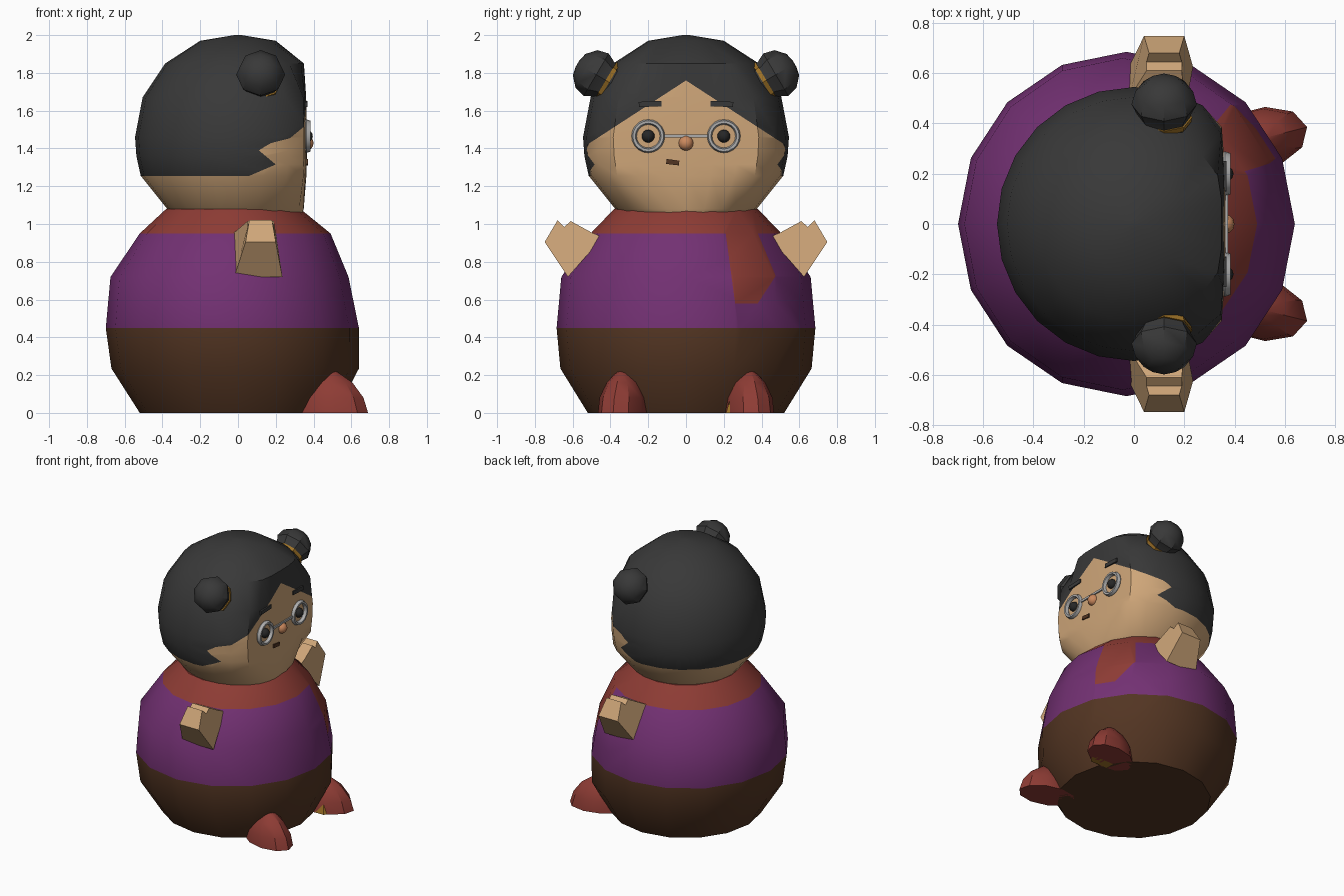
import bpy, bmesh, math
from mathutils import Vector, Matrix

if "Cube" in bpy.data.objects:
    bpy.data.objects.remove(bpy.data.objects["Cube"])


def mat(name, r, g, b):
    m = bpy.data.materials.new(name)
    m.diffuse_color = (r, g, b, 1)
    m.use_nodes = True
    m.node_tree.nodes["Principled BSDF"].inputs["Base Color"].default_value = m.diffuse_color
    return m


SKIN = mat("skin", .62, .38, .19)
HAIR = mat("hair_black", .04, .04, .04)
PURPLE = mat("purple", .17, .03, .17)
RED = mat("red", .27, .045, .035)
BROWN = mat("brown", .085, .035, .016)
GOLD = mat("gold", .35, .17, .02)
GREY = mat("frame_grey", .42, .42, .42)
ORANGE = mat("nose_orange", .6, .25, .11)
BLACK = mat("eye_black", .02, .02, .02)


def finish(name, bm, mats, smooth=0):
    bmesh.ops.recalc_face_normals(bm, faces=bm.faces[:])
    me = bpy.data.meshes.new(name)
    bm.to_mesh(me)
    bm.free()
    ob = bpy.data.objects.new(name, me)
    bpy.context.collection.objects.link(ob)
    for m in mats:
        me.materials.append(m)
    if smooth:
        bpy.ops.object.select_all(action='DESELECT')
        ob.select_set(True)
        bpy.context.view_layer.objects.active = ob
        bpy.ops.object.shade_smooth_by_angle(angle=math.radians(smooth))
    return ob


def loft(rings, n):
    """Stack of ellipses (z, centre x, x radius, y radius), capped."""
    bm = bmesh.new()
    loops = []
    for z, cx, rx, ry in rings:
        loops.append([bm.verts.new((cx + rx * math.cos(2 * math.pi * i / n),
                                    ry * math.sin(2 * math.pi * i / n), z)) for i in range(n)])
    for a, b in zip(loops, loops[1:]):
        for i in range(n):
            bm.faces.new((a[i], a[i - 1], b[i - 1], b[i]))
    bm.faces.new(loops[0])
    bm.faces.new(loops[-1])
    return bm


def prism(name, pts, m):
    """Solid from (y, z, x low, x high) outline points."""
    bm = bmesh.new()
    lo = [bm.verts.new((a, y, z)) for y, z, a, b in pts]
    hi = [bm.verts.new((b, y, z)) for y, z, a, b in pts]
    bm.faces.new(lo)
    bm.faces.new(hi)
    for i in range(len(pts)):
        bm.faces.new((lo[i - 1], lo[i], hi[i], hi[i - 1]))
    return finish(name, bm, [m])


def cut(bm, co, no, keep):
    """Score a straight line across the faces chosen by keep()."""
    fs = [f for f in bm.faces if keep(f.calc_center_median())]
    geom = set(fs)
    for f in fs:
        geom.update(f.verts)
        geom.update(f.edges)
    bmesh.ops.bisect_plane(bm, geom=list(geom), dist=1e-5, plane_co=co, plane_no=no)


# body: trousers, jacket, collar and scarf tail coloured on one shell
bm = loft([(0, 0, .52, .52), (.235, -.015, .655, .665), (.45, -.03, .67, .685),
           (.72, -.045, .63, .66), (.95, -.015, .505, .505), (1.08, -.025, .355, .38)], 16)
tail = [(.21, .951), (.26, .58), (.38, .58), (.475, .725), (.38, .951)]
sides = list(zip(tail, tail[1:]))
for (y0, z0), (y1, z1) in sides:
    cut(bm, (0, y0, z0), (0, z1 - z0, y0 - y1),
        lambda c: c.x > .1 and c.y > 0 and .44 < c.z < .95)
for f in bm.faces:
    c = f.calc_center_median()
    on_tail = c.x > .1 and all((y1 - y0) * (c.z - z0) - (z1 - z0) * (c.y - y0) > 0
                               for (y0, z0), (y1, z1) in sides)
    f.material_index = 0 if c.z < .45 else 2 if c.z > .95 or on_tail else 1
finish("body", bm, [BROWN, PURPLE, RED], 30)

# head: round, flattened at the face, hairline scored into the surface
bm = loft([(1.05, 0, .34, .34), (1.08, 0, .375, .375), (1.255, 0, .515, .515),
           (1.36, 0, .538, .538), (1.46, 0, .545, .545), (1.67, 0, .505, .505),
           (1.85, 0, .385, .385), (1.97, 0, .2, .2), (2.0, 0, .02, .02)], 24)
for v in bm.verts:
    if v.co.x > .345:
        v.co.x = .345 + (v.co.x - .345) * .1
front = lambda c: c.x > 0 and c.z > 1.25
for s in (1, -1):
    cut(bm, (0, 0, 1.76), (0, .65 * s, 1), lambda c: front(c) and c.y * s > 0)
for z in (1.315, 1.39):
    cut(bm, (0, 0, z), (0, 0, 1), front)
cut(bm, (.06, 0, 1.255), (1, 0, -2.33), lambda c: front(c) and c.z < 1.315)
cut(bm, (.2, 0, 1.315), (1, 0, 1.2), lambda c: front(c) and 1.315 < c.z < 1.39)
cut(bm, (.11, 0, 1.39), (-.6, 0, 1), lambda c: front(c) and c.z > 1.39)
for f in bm.faces:
    c = f.calc_center_median()
    if c.z < 1.255:
        face = True
    elif c.z < 1.315:
        face = c.x > .06 + (c.z - 1.255) * 2.33
    elif c.z < 1.39:
        face = c.x > .2 - (c.z - 1.315) * 1.2
    else:
        face = c.z < 1.39 + (c.x - .11) * .6 or c.x > .33
    f.material_index = 0 if face and c.z < 1.76 - .65 * abs(c.y) else 1
    if c.z < 1.255:
        f.material_index = 0
finish("head", bm, [SKIN, HAIR], 35)


def ball(name, at, r, m, seg=12):
    bm = bmesh.new()
    bmesh.ops.create_uvsphere(bm, u_segments=seg, v_segments=seg // 2 + 2, radius=r)
    bmesh.ops.translate(bm, verts=bm.verts[:], vec=at)
    return finish(name, bm, [m], 40)


def box(name, at, size, m, roll=0):
    bm = bmesh.new()
    bmesh.ops.create_cube(bm, size=1)
    bm.transform(Matrix.Translation(at) @ Matrix.Rotation(roll, 4, 'X')
                 @ Matrix.Diagonal((*size, 1)))
    return finish(name, bm, [m])


# nose, mouth and spectacle bridge
ball("nose", (.36, 0, 1.428), .04, ORANGE)
box("mouth", (.361, -.07, 1.327), (.02, .068, .026), BROWN, -.12)
box("spectacle_bridge", (.365, 0, 1.467), (.016, .23, .016), GREY)

for s, side in ((1, "left"), (-1, "right")):
    # eye, brow and round spectacle rim
    ball("eye_" + side, (.362, .2 * s, 1.465), .034, BLACK)
    box("brow_" + side, (.345, .19 * s, 1.635), (.045, .12, .028), HAIR, -.04 * s)
    bpy.ops.mesh.primitive_torus_add(location=(.362, .2 * s, 1.465), rotation=(0, math.pi / 2, 0),
                                     major_radius=.075, minor_radius=.0135,
                                     major_segments=20, minor_segments=6)
    rim = bpy.context.object
    rim.name = "spectacle_rim_" + side
    rim.scale.z = 1.8
    rim.data.materials.append(GREY)
    bpy.ops.object.shade_smooth_by_angle(angle=math.radians(40))

    # hair bun and its gold tie
    axis = Vector((0, .86 * s, .51))
    place = Matrix.Translation((.12, .415 * s, 1.755)) @ axis.to_track_quat('Z', 'Y').to_matrix().to_4x4()
    for name, prof, m in (
            ("bun_", [(-.03, .1), (.02, .105), (.07, .13), (.13, .115), (.175, .065), (.185, .02)], HAIR),
            ("bun_tie_", [(-.01, .108), (.012, .112)], GOLD)):
        bm = loft([(h, 0, r, r) for h, r in prof], 8)
        bm.transform(place)
        finish(name + side, bm, [m], 35)

    # mitten hand with notch between thumb and palm
    prism("hand_" + side, [(y * s, z, a, b) for y, z, a, b in (
        (.44, .93, -.02, .2), (.625, .72, -.02, .235), (.748, .905, .04, .2),
        (.68, 1.02, .06, .18), (.645, .985, .05, .19), (.61, 1.015, .05, .19),
        (.5, .955, -.02, .2))], SKIN)

    # domed shoe
    bm = loft([(0, 0, .205, .125), (.08, -.005, .185, .12), (.16, -.01, .13, .085),
               (.215, -.01, .05, .035), (.228, -.01, .02, .015)], 10)
    bm.transform(Matrix.Translation((.49, .335 * s, 0)) @ Matrix.Rotation(.25 * s, 4, 'Z'))
    finish("shoe_" + side, bm, [RED], 30)

# gold lining on the inner side of one shoe
prism("shoe_lining", [(.212, 0, .42, .56), (.28, 0, .42, .6), (.265, .19, .45, .52)], GOLD)
